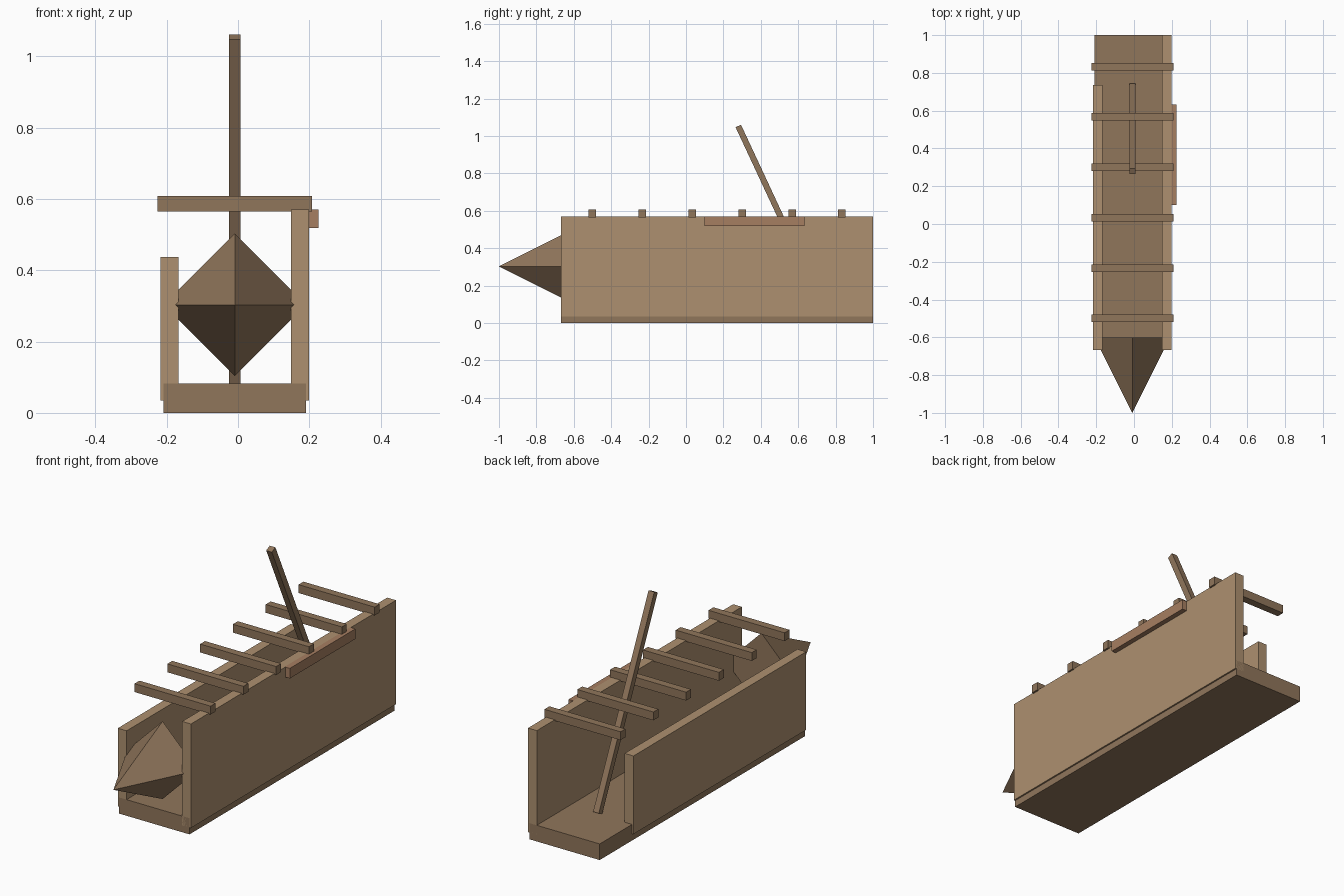
import bpy
from math import radians

if "Cube" in bpy.data.objects:
    bpy.data.objects.remove(bpy.data.objects["Cube"])


def material(name, rgb):
    m = bpy.data.materials.new(name)
    m.diffuse_color = (*rgb, 1)
    m.use_nodes = True
    m.node_tree.nodes["Principled BSDF"].inputs["Base Color"].default_value = m.diffuse_color
    return m


light_wood = material("light_wood", (0.42, 0.28, 0.16))
dark_wood = material("dark_wood", (0.28, 0.18, 0.105))
red_wood = material("red_wood", (0.38, 0.21, 0.12))


def finish(name, mat):
    ob = bpy.context.object
    ob.name = name
    ob.data.materials.append(mat)
    return ob


def box(name, mat, x, y, z, tilt=0):
    """Box from (min, max) ranges, optionally tilted about x."""
    spans = (x, y, z)
    bpy.ops.mesh.primitive_cube_add(size=1, location=[(a + b) / 2 for a, b in spans])
    ob = finish(name, mat)
    ob.scale = [b - a for a, b in spans]
    ob.rotation_euler.x = radians(tilt)
    return ob


# Hull: floor, tall right wall, shorter and lower left wall
box("floor", dark_wood, (-0.209, 0.191), (-0.667, 1.0), (0, 0.083))
box("right_wall", light_wood, (0.149, 0.199), (-0.667, 1.0), (0.035, 0.57))
box("left_wall", light_wood, (-0.217, -0.167), (-0.667, 0.737), (0.035, 0.437))

# Cross slats along the top
for i in range(6):
    y = -0.5 + i * 0.2667
    box(f"cross_slat_{i + 1}", dark_wood, (-0.225, 0.208), (y - 0.02, y + 0.02), (0.565, 0.608))

# Patch plank on the outside of the right wall
box("side_plank", red_wood, (0.195, 0.225), (0.1, 0.633), (0.518, 0.57))

# Leaning mast
box("mast", dark_wood, (-0.025, 0.007), (0.489, 0.521), (0.57 - 0.5335, 0.57 + 0.5335), tilt=25)

# Four-sided pointed bow
bpy.ops.mesh.primitive_cone_add(vertices=4, radius1=0.2, radius2=0, depth=0.4,
                                location=(-0.009, -0.8, 0.303),
                                rotation=(radians(90), 0, 0))
finish("bow", dark_wood)
